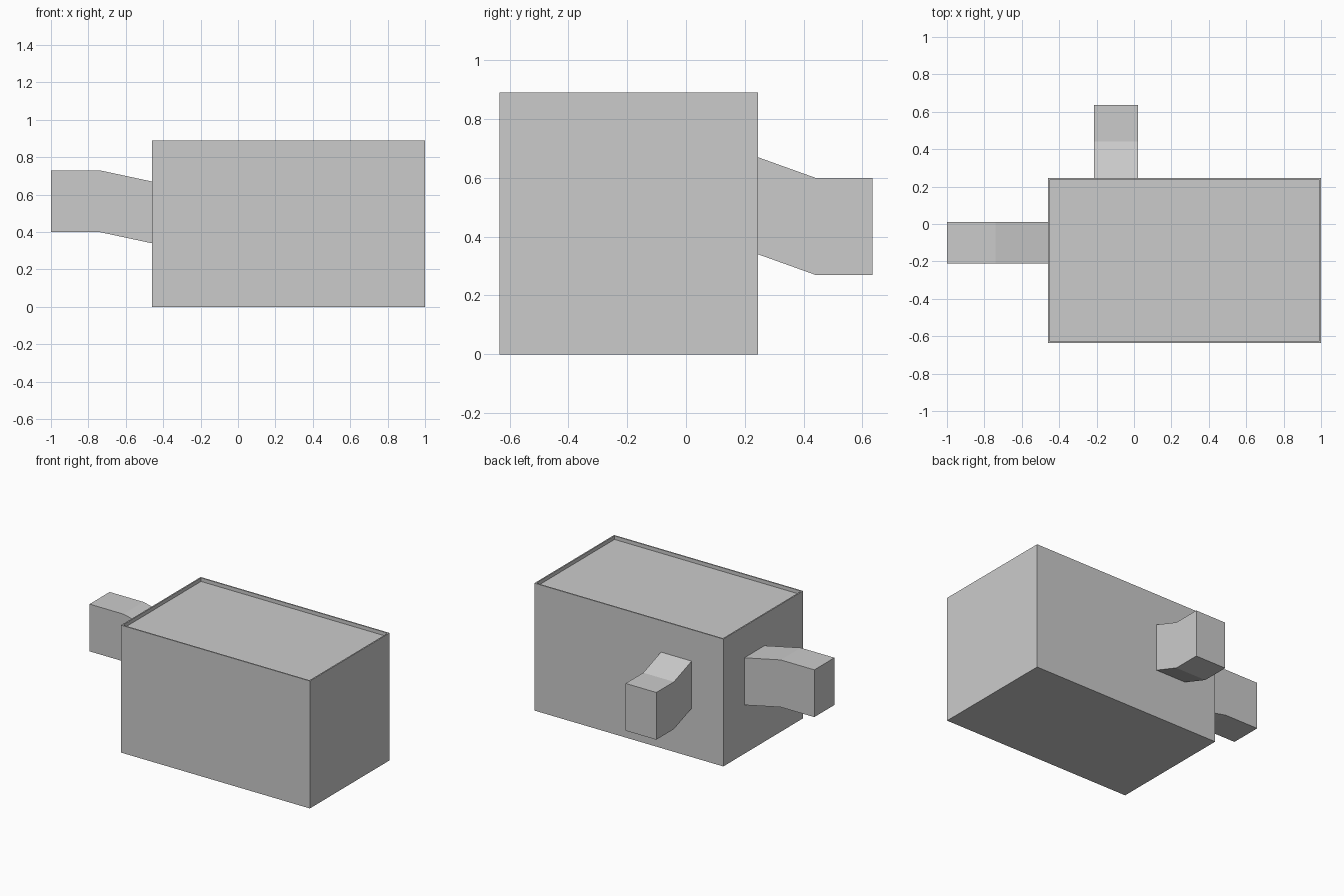
import bpy, bmesh
from mathutils import Vector

if "Cube" in bpy.data.objects:
    bpy.data.objects.remove(bpy.data.objects["Cube"])


def new_object(name, bm):
    bmesh.ops.recalc_face_normals(bm, faces=bm.faces)
    mesh = bpy.data.meshes.new(name)
    bm.to_mesh(mesh)
    bm.free()
    obj = bpy.data.objects.new(name, mesh)
    bpy.context.collection.objects.link(obj)
    return obj


def housing(name, lo, hi, rim, depth):
    """Box whose top face is inset to a thin rim and sunk."""
    lo, hi = Vector(lo), Vector(hi)
    bm = bmesh.new()
    bmesh.ops.create_cube(bm, size=1)
    for v in bm.verts:
        v.co = Vector((v.co[i] + 0.5) * (hi[i] - lo[i]) + lo[i] for i in range(3))
    bm.normal_update()
    top = max(bm.faces, key=lambda f: f.calc_center_median().z)
    bmesh.ops.inset_region(bm, faces=[top], thickness=rim)
    # sunken panel: extrude the inner face downwards
    panel = bmesh.ops.extrude_discrete_faces(bm, faces=[top])["faces"][0]
    bmesh.ops.translate(bm, verts=panel.verts, vec=(0, 0, -depth))
    return new_object(name, bm)


def duct(name, profile, axis, side_lo, side_hi):
    """Extrude a side profile of (distance, z) sideways across the duct."""
    def place(d, z, s):
        return (d, s, z) if axis == "x" else (s, d, z)
    bm = bmesh.new()
    face = bm.faces.new([bm.verts.new(place(d, z, side_lo)) for d, z in profile])
    ext = bmesh.ops.extrude_face_region(bm, geom=[face])["geom"]
    verts = [v for v in ext if isinstance(v, bmesh.types.BMVert)]
    bmesh.ops.translate(bm, verts=verts, vec=place(0, 0, side_hi - side_lo))
    return new_object(name, bm)


def bent_profile(stations, height):
    """Closed outline from (distance, bottom z) stations and a constant height."""
    return stations + [(d, z + height) for d, z in reversed(stations)]


# Main box with recessed top panel
housing("main_housing", (-0.46, -0.635, 0), (1.0, 0.245, 0.89), 0.013, 0.025)

# Left duct rises outward, back duct drops outward
duct("left_duct", bent_profile([(-0.46, 0.34), (-0.74, 0.40), (-1.0, 0.40)], 0.33),
     "x", -0.21, 0.012)
duct("back_duct", bent_profile([(0.245, 0.34), (0.44, 0.27), (0.635, 0.27)], 0.33),
     "y", -0.215, 0.022)
